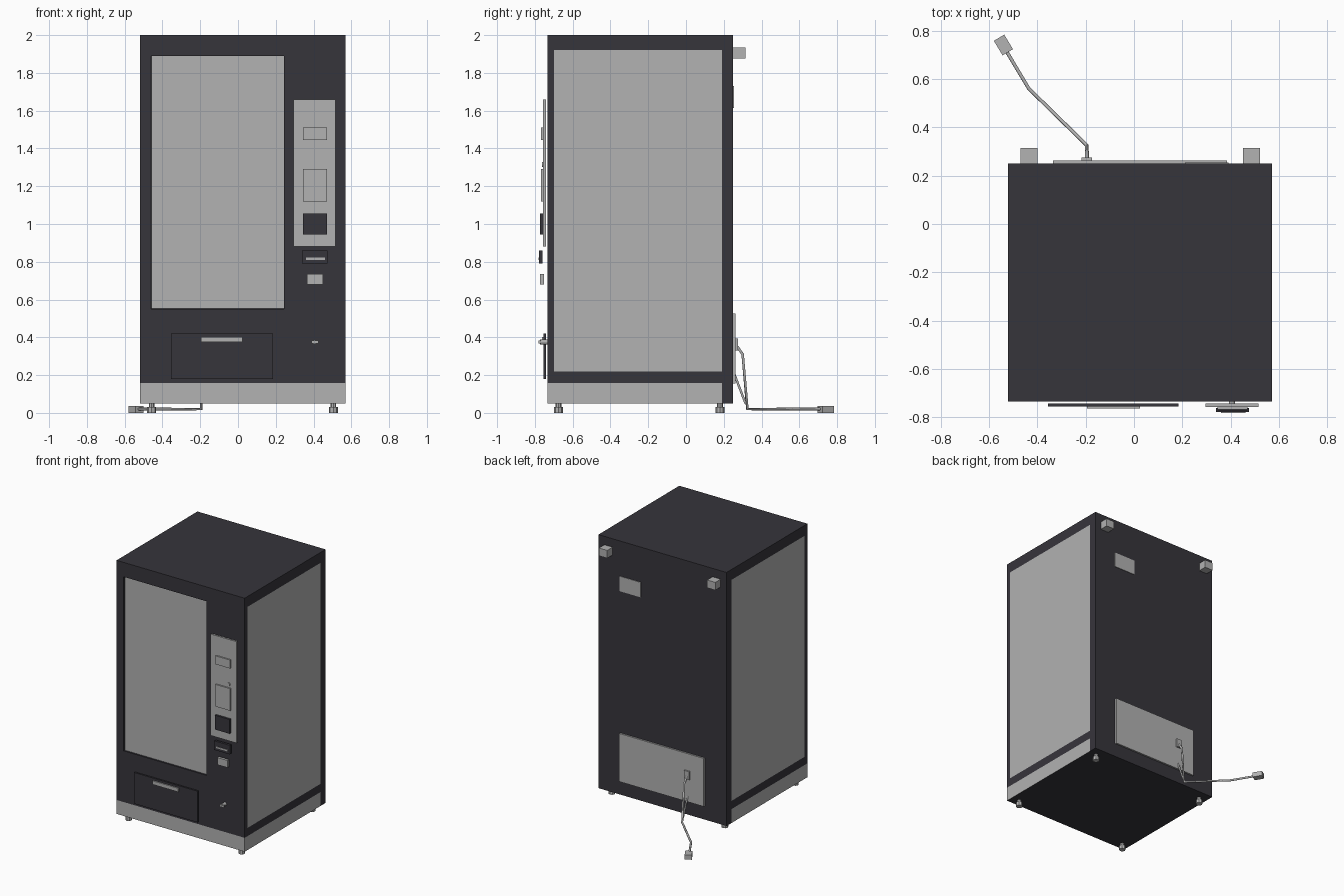
import bpy, bmesh, math
from mathutils import Vector

old = bpy.data.objects.get("Cube")
if old:
    bpy.data.objects.remove(old, do_unlink=True)


def material(name, rgb):
    m = bpy.data.materials.new(name)
    m.use_nodes = True
    m.diffuse_color = (*rgb, 1)
    m.node_tree.nodes["Principled BSDF"].inputs["Base Color"].default_value = (*rgb, 1)
    return m


DARK = material("charcoal", (0.037, 0.035, 0.044))
LIGHT = material("light_grey", (0.445, 0.445, 0.445))


def finish(name, bm, *mats):
    mesh = bpy.data.meshes.new(name)
    bm.to_mesh(mesh)
    bm.free()
    for m in mats:
        mesh.materials.append(m)
    obj = bpy.data.objects.new(name, mesh)
    bpy.context.collection.objects.link(obj)
    return obj


def box_mesh(x, y, z):
    bm = bmesh.new()
    bmesh.ops.create_cube(bm, size=1)
    for v in bm.verts:
        v.co = [r[0] if c < 0 else r[1] for c, r in zip(v.co, (x, y, z))]
    return bm


def box(name, x, y, z, mat):
    return finish(name, box_mesh(x, y, z), mat)


def cylinder(name, centre, radius, depth, sides, mat, along_y=False):
    bm = bmesh.new()
    bmesh.ops.create_cone(bm, cap_ends=True, segments=sides, radius1=radius,
                          radius2=radius, depth=depth)
    obj = finish(name, bm, mat)
    obj.location = centre
    if along_y:
        obj.rotation_euler.x = math.pi / 2
    return obj


def cable(name, points, radius):
    curve = bpy.data.curves.new(name, "CURVE")
    curve.dimensions = "3D"
    curve.bevel_depth = radius
    curve.bevel_resolution = 1
    curve.use_fill_caps = True
    line = curve.splines.new("POLY")
    line.points.add(len(points) - 1)
    for p, co in zip(line.points, points):
        p.co = (*co, 1)
    curve.materials.append(LIGHT)
    obj = bpy.data.objects.new(name, curve)
    bpy.context.collection.objects.link(obj)


# Cabinet: one box sliced along the panel borders, then coloured by region
FRONT, BACK = -0.733, 0.25
bm = box_mesh((-0.52, 0.57), (FRONT, BACK), (0.05, 2.0))
cuts = {0: (-0.46, 0.245), 1: (-0.70, 0.19), 2: (0.157, 0.22, 0.55, 1.89, 1.92)}
for axis, places in cuts.items():
    normal = Vector([float(i == axis) for i in range(3)])
    for p in places:
        bmesh.ops.bisect_plane(bm, geom=bm.verts[:] + bm.edges[:] + bm.faces[:],
                               plane_co=normal * p, plane_no=normal)
bm.normal_update()
glass = []
for f in bm.faces:
    c, n = f.calc_center_median(), f.normal
    is_side, is_front = abs(n.x) > 0.5, n.y < -0.5
    kick = c.z < 0.157 and (is_front or (is_side and c.y < 0.19))
    side_panel = is_side and -0.70 < c.y < 0.19 and 0.22 < c.z < 1.92
    window = is_front and -0.46 < c.x < 0.245 and 0.55 < c.z < 1.89
    f.material_index = int(kick or side_panel)
    if window:
        glass.append(f)
# Recessed display window
bmesh.ops.inset_region(bm, faces=glass, thickness=0.001, depth=0)
bmesh.ops.inset_region(bm, faces=glass, thickness=0.001, depth=-0.012)
for f in glass:
    f.material_index = 1
finish("cabinet", bm, DARK, LIGHT)

# Payment column
COL = (0.345, 0.47)
box("control_panel", (0.295, 0.515), (-0.756, -0.742), (0.88, 1.66), LIGHT)
box("price_display", COL, (-0.767, -0.755), (1.445, 1.51), LIGHT)
box("keypad", COL, (-0.767, -0.755), (1.12, 1.29), LIGHT)
box("card_reader", COL, (-0.772, -0.755), (0.945, 1.055), DARK)
cylinder("round_button", (0.45, -0.758, 1.315), 0.014, 0.01, 16, LIGHT, True)
box("note_slot_housing", (0.34, 0.475), (-0.778, -0.76), (0.79, 0.86), DARK)
box("note_slot", (0.36, 0.46), (-0.782, -0.775), (0.81, 0.822), LIGHT)
box("coin_return", (0.365, 0.45), (-0.773, -0.752), (0.68, 0.735), LIGHT)

# Collection door and its lock
box("door_flap", (-0.355, 0.185), (-0.754, -0.742), (0.18, 0.42), DARK)
box("door_handle", (-0.195, 0.025), (-0.763, -0.752), (0.375, 0.403), LIGHT)
cylinder("lock_barrel", (0.405, -0.752, 0.375), 0.013, 0.04, 12, LIGHT, True)
box("lock_key", (0.39, 0.425), (-0.78, -0.768), (0.367, 0.383), LIGHT)

# Levelling feet
for x in (-0.457, 0.505):
    for y in (-0.675, 0.18):
        cylinder("foot_stem", (x, y, 0.04), 0.015, 0.03, 8, LIGHT)
        cylinder("foot_pad", (x, y, 0.015), 0.024, 0.03, 8, LIGHT)

# Rear fittings
for x in (-0.435, 0.485):
    box("rear_spacer", (x - 0.035, x + 0.035), (BACK, 0.315), (1.875, 1.935), LIGHT)
box("rating_plate", (0.21, 0.39), (BACK, 0.254), (1.615, 1.73), LIGHT)
box("service_cover", (-0.335, 0.385), (BACK, 0.263), (0.155, 0.525), LIGHT)
box("power_socket", (-0.217, -0.173), (0.262, 0.274), (0.33, 0.395), LIGHT)

# Power lead lying on the ground, its tie, and the plug
X = -0.195
cable("power_cable", [(X, 0.265, 0.36), (X, 0.30, 0.31), (X, 0.325, 0.02),
                      (-0.435, 0.56, 0.02), (-0.525, 0.71, 0.02)], 0.008)
cable("cable_tie", [(X, 0.258, 0.20), (X, 0.315, 0.05)], 0.007)
plug = box("plug", (-0.025, 0.025), (-0.035, 0.035), (0.0, 0.036), LIGHT)
plug.location = (-0.54, 0.74, 0)
plug.rotation_euler.z = math.radians(31)
